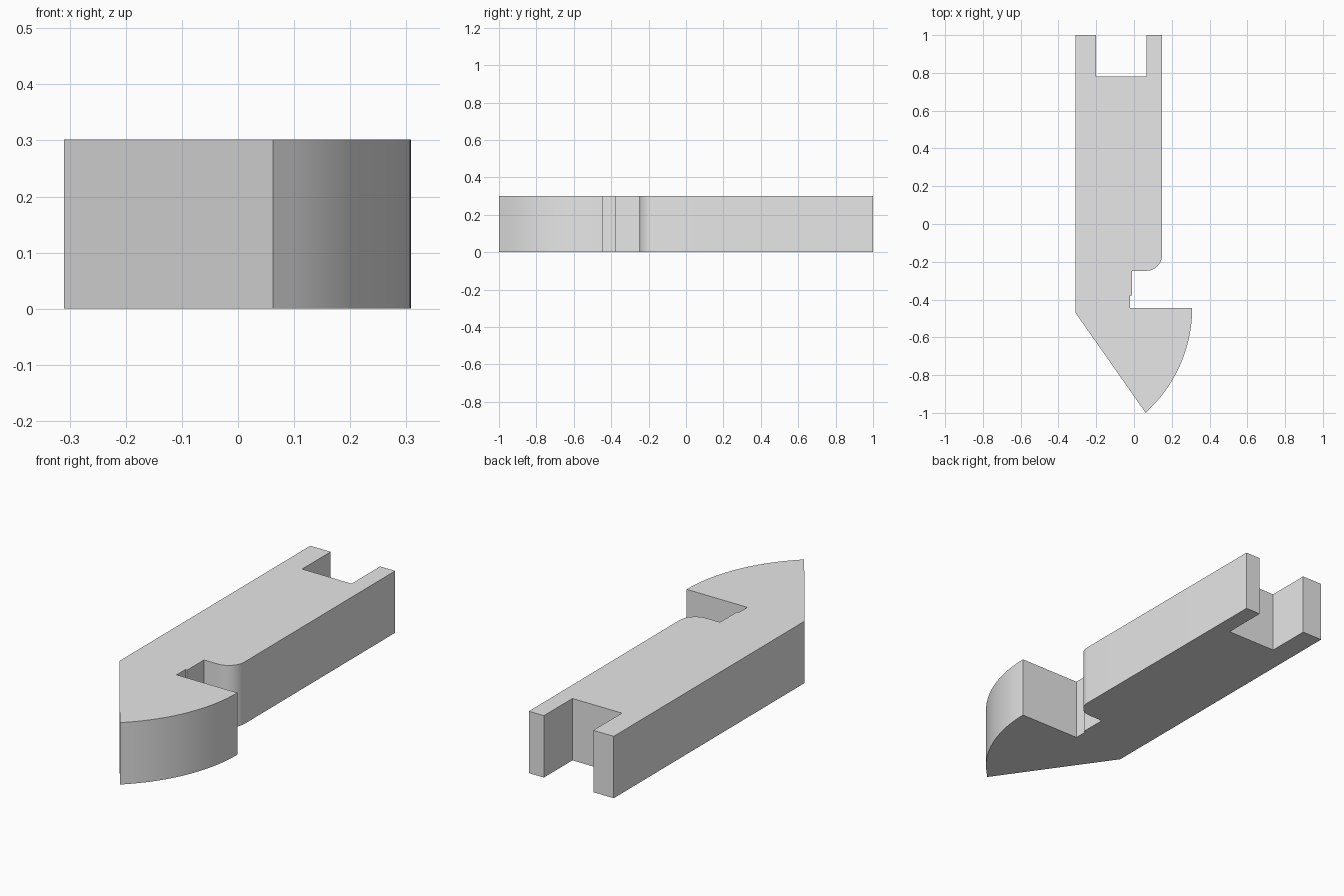
import bpy
import bmesh
from math import asin, cos, sin, pi

default = bpy.data.objects.get("Cube")
if default:
    bpy.data.objects.remove(default)

HEIGHT = 0.302


def arc(cx, cy, radius, start, end, steps):
    """Points along a circular arc, angles in radians."""
    angles = [start + (end - start) * i / steps for i in range(steps + 1)]
    return [(cx + radius * cos(a), cy + radius * sin(a)) for a in angles]


# Plain grey material
grey = bpy.data.materials.new("plain grey")
grey.use_nodes = True
colour = (0.8, 0.8, 0.8, 1)
grey.diffuse_color = colour
grey.node_tree.nodes["Principled BSDF"].inputs["Base Color"].default_value = colour

# Forked end, straight shank and angled side of the tip
outline = [(0.062, -1), (-0.31, -0.47)][::-1]
outline += arc(-0.437, -0.445, 0.745, -asin(0.555 / 0.745), 0, 24)[1:]  # curved hook
outline += [(-0.02, -0.445), (-0.02, -0.378), (-0.01, -0.378), (-0.01, -0.248)]  # catch
outline += arc(0.064, -0.163, 0.085, -pi / 2, 0, 12)  # rounded shank corner
outline += [(0.148, 1), (0.067, 1), (0.067, 0.78),
            (-0.2, 0.78), (-0.2, 1), (-0.31, 1)]  # fork

# Extrude the outline into the latch
bm = bmesh.new()
base = bm.faces.new([bm.verts.new((x, y, 0)) for x, y in outline])
top = bmesh.ops.extrude_face_region(bm, geom=[base], use_keep_orig=True)["geom"]
bmesh.ops.translate(bm, vec=(0, 0, HEIGHT),
                    verts=[g for g in top if isinstance(g, bmesh.types.BMVert)])
bmesh.ops.recalc_face_normals(bm, faces=bm.faces)

mesh = bpy.data.meshes.new("hooked_latch")
bm.to_mesh(mesh)
bm.free()
mesh.materials.append(grey)
latch = bpy.data.objects.new("hooked_latch", mesh)
bpy.context.collection.objects.link(latch)

# Smooth the curves, keep the corners crisp
bpy.context.view_layer.objects.active = latch
latch.select_set(True)
bpy.ops.object.shade_smooth_by_angle()
